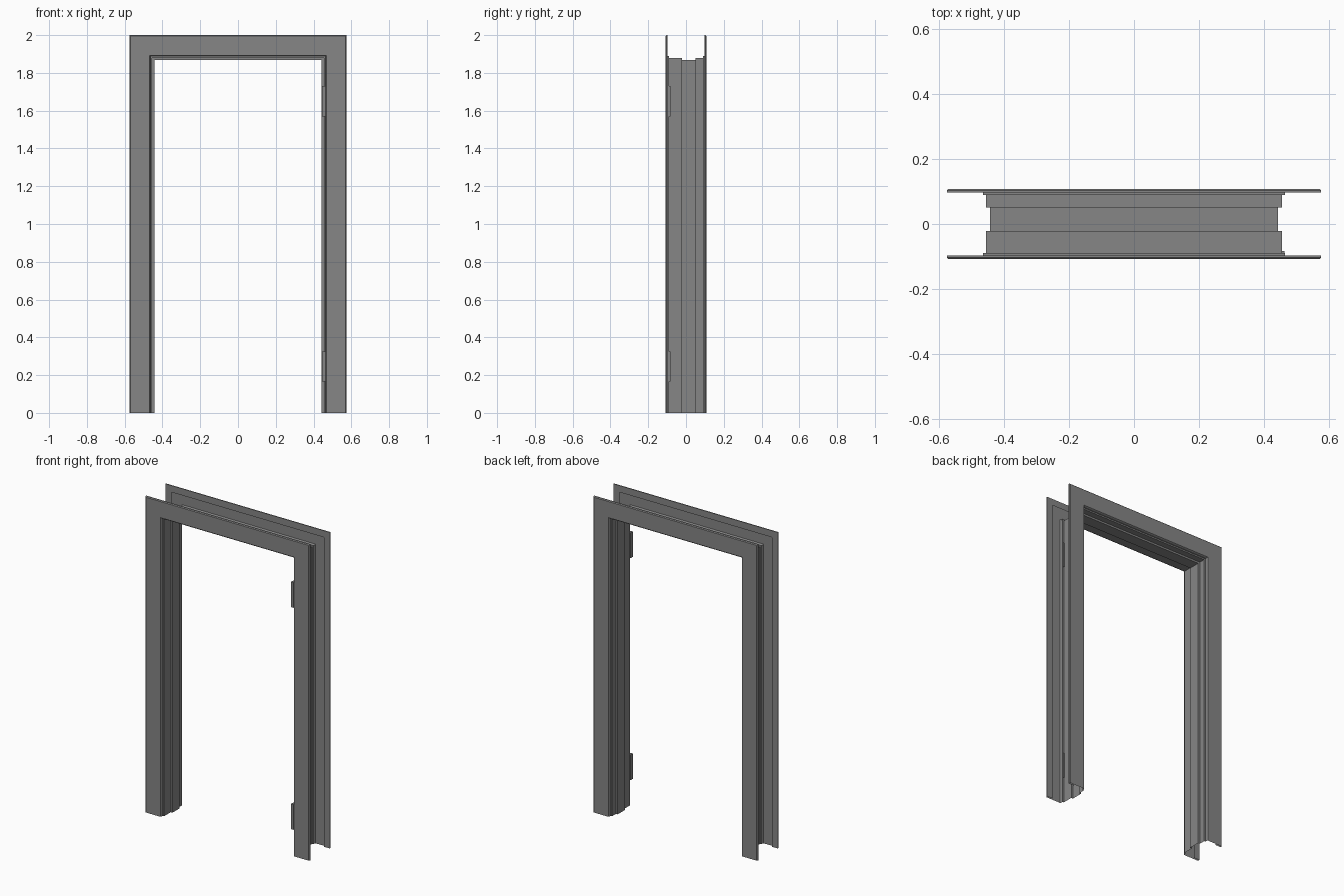
import bpy
import bmesh

cube = bpy.data.objects.get("Cube")
if cube:
    bpy.data.objects.remove(cube, do_unlink=True)

steel = bpy.data.materials.new("grey_steel")
steel.use_nodes = True
grey = (0.24, 0.24, 0.24, 1)
steel.diffuse_color = grey
steel.node_tree.nodes["Principled BSDF"].inputs["Base Color"].default_value = grey

RISE = 1.425  # head height minus half width, shared by the whole section


def add_object(name, bm):
    mesh = bpy.data.meshes.new(name)
    bm.to_mesh(mesh)
    bm.free()
    mesh.materials.append(steel)
    obj = bpy.data.objects.new(name, mesh)
    bpy.context.collection.objects.link(obj)
    return obj


def sweep(name, profile):
    """Sweep (half width, depth) points up one post, across the head and down."""
    bm = bmesh.new()
    rows = []
    for d, y in profile:
        path = [(-d, y, 0), (-d, y, RISE + d), (d, y, RISE + d), (d, y, 0)]
        rows.append([bm.verts.new(p) for p in path])
    for a, b in zip(rows, rows[1:]):
        for i in range(3):
            bm.faces.new((a[i], a[i + 1], b[i + 1], b[i]))
    bmesh.ops.recalc_face_normals(bm, faces=bm.faces[:])
    return add_object(name, bm)


def box(name, low, high):
    bm = bmesh.new()
    bmesh.ops.create_cube(bm, size=1)
    for v in bm.verts:
        v.co = [(l + h) / 2 + c * (h - l) for l, h, c in zip(low, high, v.co)]
    return add_object(name, bm)


# Folded sheet casing: hem, outer return, chamfer, face, inner lip
def casing(side):
    return [(d, side * y) for d, y in [
        (0.533, 0.097), (0.575, 0.097), (0.575, 0.103), (0.57, 0.108),
        (0.468, 0.108), (0.464, 0.102), (0.464, 0.089)]]


sweep("front_casing", casing(-1))
sweep("back_casing", casing(1))

# Rebated lining with the raised door stop
sweep("lining_and_stop", [
    (0.464, -0.089), (0.455, -0.089), (0.455, -0.022), (0.443, -0.022),
    (0.443, 0.05), (0.455, 0.05), (0.455, 0.089), (0.464, 0.089)])

# Hinges on the left post
for name, z in (("lower_hinge", 0.165), ("upper_hinge", 1.57)):
    box(name, (0.445, -0.105, z), (0.463, -0.083, z + 0.16))
